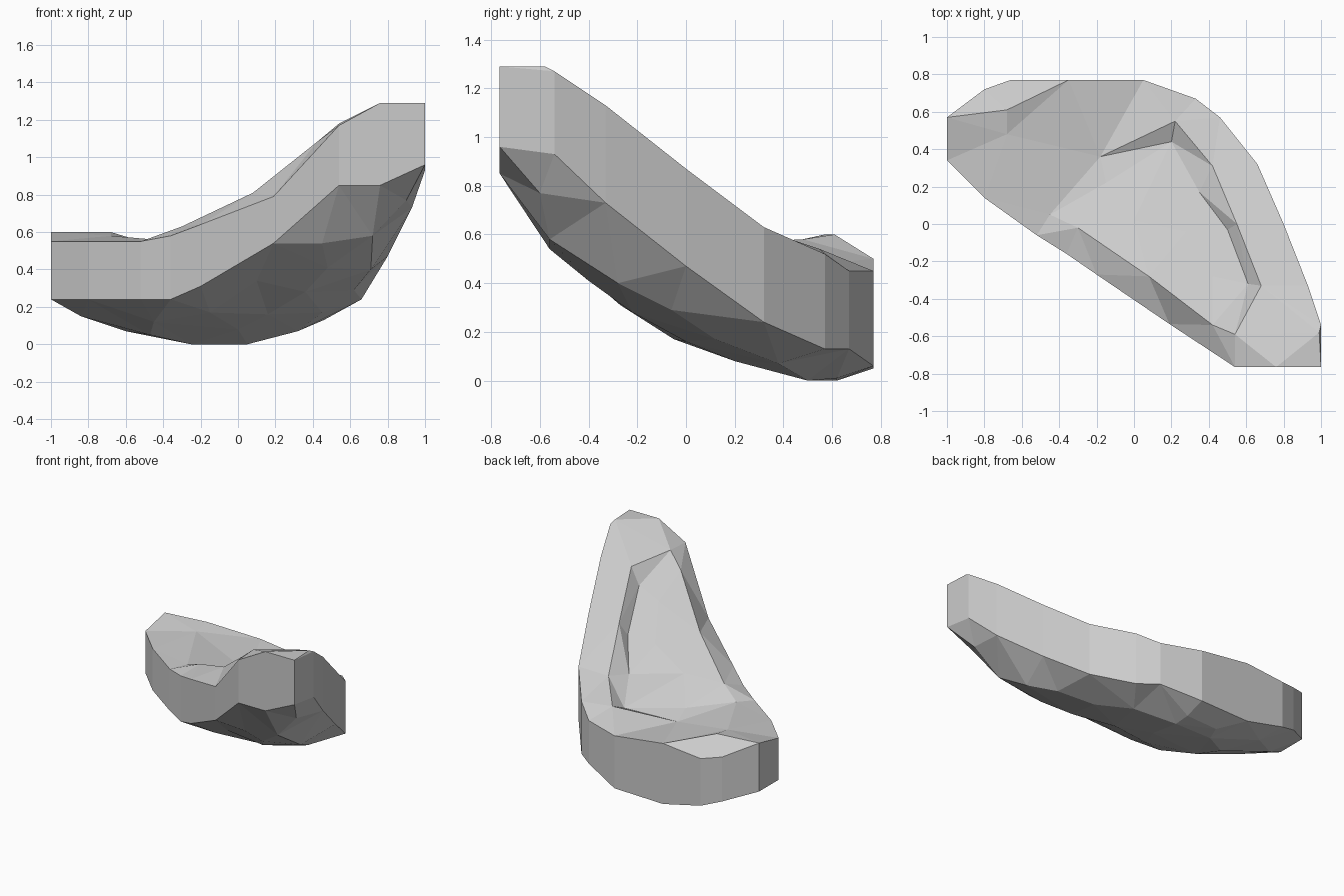
import bpy, bmesh
from mathutils import Vector
from mathutils.geometry import delaunay_2d_cdt

if "Cube" in bpy.data.objects:
    bpy.data.objects.remove(bpy.data.objects["Cube"])

# Outline columns, counter-clockwise: x, y, wall bottom z, rim z
COLUMNS = [
    (-1.0, .57, .24, .60), (-1.0, .34, .24, .55), (-.80, .14, .24, .55),
    (-.52, -.06, .24, .55), (-.36, -.16, .24, .58), (-.20, -.27, .31, .64),
    (.19, -.535, .54, .79), (.54, -.765, .85, 1.17), (.76, -.765, .85, 1.29),
    (1.0, -.765, .96, 1.29), (1.0, -.54, .93, 1.27), (.93, -.33, .73, 1.13),
    (.80, 0, .47, .87), (.66, .32, .24, .63), (.46, .57, .13, .52),
    (.33, .67, .13, .45), (.05, .77, .06, .45), (-.35, .77, .05, .50),
    (-.66, .77, .12, .47), (-.80, .72, .17, .50)]

# Inner edges of the rim shelf
RIGHT_CREASE = [(.22, .55, .54), (.42, .31, .62), (.55, 0, .86), (.68, -.33, 1.12)]
FRONT_CREASE = [(-.30, -.02, .63), (.08, -.28, .81), (.42, -.54, 1.08),
                (.54, -.59, 1.18), (.99, -.58, 1.29)]
BACK_CREASE = [(-1.0, .57, .60), (-.68, .61, .60), (-.35, .77, .50)]

# Dished floor and rounded belly
FLOOR = [(.28, -.04, .76), (.35, .17, .60), (.42, -.28, .95), (-.15, .22, .50),
         (-.18, .36, .46), (-.68, .48, .58), (-.45, .05, .56), (.50, -.03, .77),
         (.61, -.32, 1.0), (.20, .44, .49), (0, .02, .64)]
BELLY = [(-.25, .50, 0), (.05, .50, 0), (-.20, .62, 0), (.05, .62, .01),
         (-.47, .35, .05), (-.60, .60, .07), (-.84, .42, .15), (-.45, .12, .12),
         (.0, .20, .08), (.32, .38, .07), (.16, .0, .16), (-.15, -.05, .17),
         (.45, .12, .17), (.36, -.22, .28), (.10, -.27, .34), (.62, -.06, .29),
         (.45, -.56, .54), (.48, -.40, .41), (.72, -.56, .58), (.71, -.28, .40),
         (.90, -.60, .77)]

bm = bmesh.new()


def ring(z_index):
    return [bm.verts.new((c[0], c[1], c[z_index])) for c in COLUMNS]


def cap(loop, points, creases=()):
    """Fill an outline with triangles through interior points and crease lines."""
    n = len(loop)
    verts = list(loop)
    edges = [(i, (i + 1) % n) for i in range(n)]
    for line in creases:
        ids = []
        for p in line:
            # share a rim corner when the crease ends on one
            hit = [i for i in range(n) if (verts[i].co - Vector(p)).length < .01]
            if not hit:
                verts.append(bm.verts.new(p))
            ids.append(hit[0] if hit else len(verts) - 1)
        edges += list(zip(ids, ids[1:]))
    verts += [bm.verts.new(p) for p in points]
    flat = [Vector((v.co.x, v.co.y)) for v in verts]
    _, _, faces, origin, _, _ = delaunay_2d_cdt(flat, edges, [], 1, 1e-5)
    for f in faces:
        ids = [origin[i][0] for i in f if origin[i]]
        if len(set(ids)) == 3:
            bm.faces.new([verts[i] for i in ids])


low, high = ring(2), ring(3)
cap(low, BELLY)
cap(high, FLOOR, (RIGHT_CREASE, FRONT_CREASE, BACK_CREASE))

# Upright side wall
for i in range(len(low)):
    j = (i + 1) % len(low)
    bm.faces.new((low[i], low[j], high[j], high[i]))

bmesh.ops.recalc_face_normals(bm, faces=bm.faces)
mesh = bpy.data.meshes.new("curved_rock")
bm.to_mesh(mesh)
bm.free()
bpy.context.collection.objects.link(bpy.data.objects.new("curved_rock", mesh))
